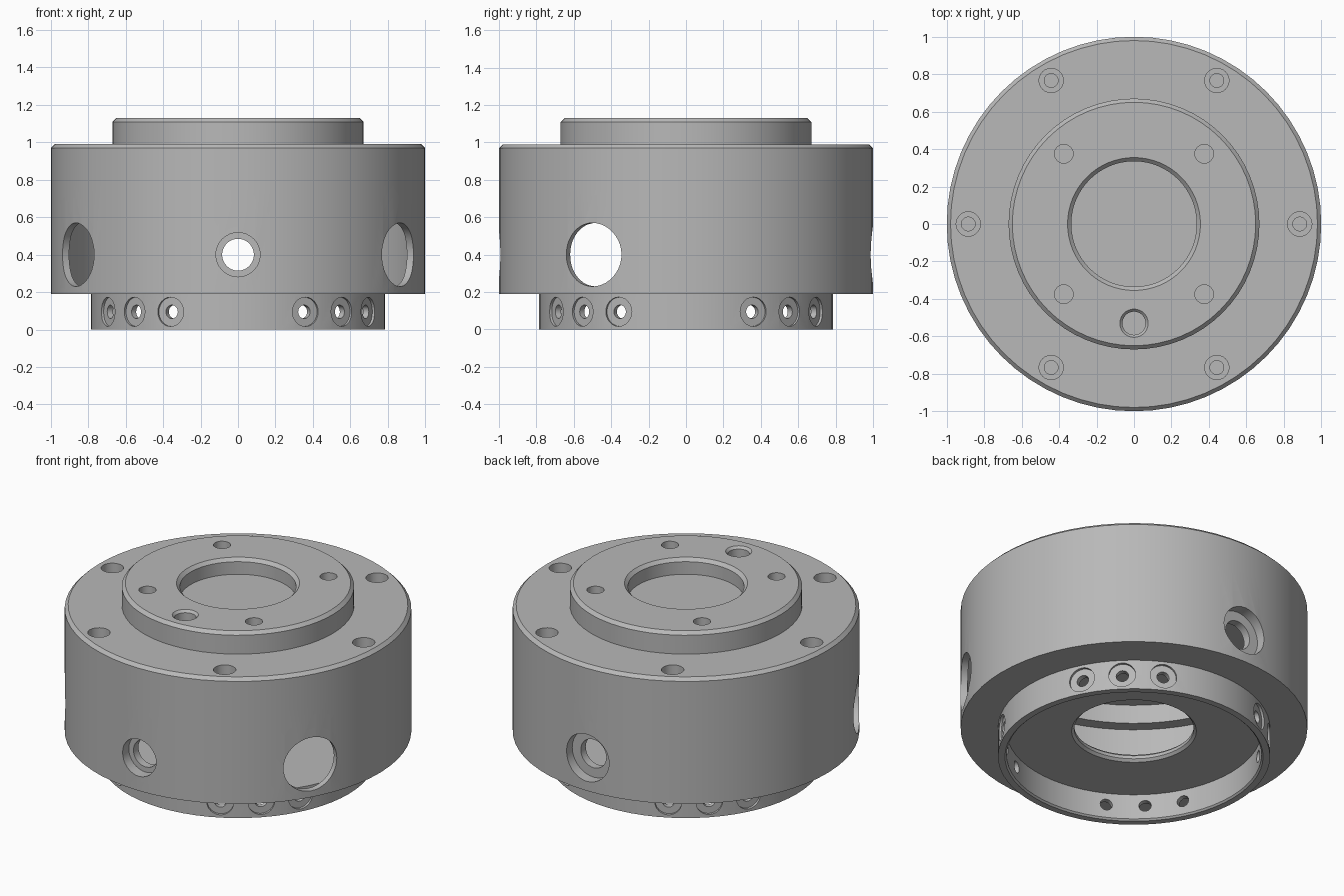
import bpy, bmesh, math
from mathutils import Matrix, Vector

if "Cube" in bpy.data.objects:
    bpy.data.objects.remove(bpy.data.objects["Cube"], do_unlink=True)

# Single machined-metal material
metal = bpy.data.materials.new("satin grey metal")
metal.use_nodes = True
GREY = (0.48, 0.48, 0.48, 1)
metal.diffuse_color = GREY
metal.node_tree.nodes["Principled BSDF"].inputs["Base Color"].default_value = GREY


def lathe(bm, profile, matrix=Matrix(), segments=48):
    """Revolve a closed (radius, height) profile around the local z axis."""
    rings = []
    for r, z in profile:
        count = segments if r > 0 else 1
        rings.append([bm.verts.new(matrix @ Vector((
            r * math.cos(math.tau * i / segments),
            r * math.sin(math.tau * i / segments), z))) for i in range(count)])
    faces = []
    for a, b in zip(rings, rings[1:] + rings[:1]):
        if len(a) == len(b) == 1:
            continue
        for i in range(segments):
            j = (i + 1) % segments
            quad = [a[i % len(a)], a[j % len(a)], b[j % len(b)], b[i % len(b)]]
            faces.append(bm.faces.new(list(dict.fromkeys(quad))))
    bmesh.ops.recalc_face_normals(bm, faces=faces)


def finish(name, bm):
    mesh = bpy.data.meshes.new(name)
    bm.to_mesh(mesh)
    bm.free()
    mesh.materials.append(metal)
    obj = bpy.data.objects.new(name, mesh)
    bpy.context.collection.objects.link(obj)
    return obj


def select(obj):
    bpy.ops.object.select_all(action='DESELECT')
    obj.select_set(True)
    bpy.context.view_layer.objects.active = obj


def smooth(obj):
    select(obj)
    bpy.ops.object.shade_smooth_by_angle(angle=math.radians(30))


def cut(obj, bm):
    cutter = finish(obj.name + "_cutter", bm)
    cutter.hide_render = True
    mod = obj.modifiers.new("holes", 'BOOLEAN')
    mod.operation = 'DIFFERENCE'
    mod.solver = 'EXACT'
    mod.object = cutter
    select(obj)
    bpy.ops.object.modifier_apply(modifier=mod.name)
    bpy.data.objects.remove(cutter, do_unlink=True)


def radial(angle, z):
    """Local z axis pointing outwards at the given azimuth in degrees."""
    return (Matrix.Translation((0, 0, z)) @ Matrix.Rotation(math.radians(angle), 4, 'Z')
            @ Matrix.Rotation(math.pi / 2, 4, 'Y'))


def plug(r, low, high):
    return [(0, low), (r, low), (r, high), (0, high)]


def stepped(r1, r2, low, mid, high):
    return [(0, low), (r1, low), (r1, mid), (r2, mid), (r2, high), (0, high)]


# Upper cap with raised boss, centre recess and locating lip
bm = bmesh.new()
lathe(bm, [(0, .85), (.88, .85), (.88, .73), (.955, .73), (.955, .78), (1, .78),
           (1, .97), (.98, .99), (.67, .99), (.67, 1.11), (.65, 1.13),
           (.355, 1.13), (.335, 1.11), (.335, 1.03), (0, 1.03)], segments=64)
upper_cap = finish("upper_cap", bm)

holes = bmesh.new()
for k in range(6):
    a = math.radians(60 * k)
    lathe(holes, stepped(.037, .065, .88, .93, 1.06),
          Matrix.Translation((.885 * math.cos(a), .885 * math.sin(a), 0)), 24)
for x in (-.375, .375):
    for y in (-.375, .375):
        lathe(holes, plug(.05, 1.0, 1.2), Matrix.Translation((x, y, 0)), 24)
lathe(holes, [(0, 1.0), (.062, 1.0), (.062, 1.115), (.085, 1.14), (0, 1.14)],
      Matrix.Translation((0, -.53, 0)), 32)
cut(upper_cap, holes)
smooth(upper_cap)

# Lower housing: thin wall, floor with centre bore, and bottom ring
bm = bmesh.new()
lathe(bm, [(.36, .17), (.735, .17), (.735, .01), (.745, 0), (.785, 0), (.785, .19),
           (1, .19), (1, .78), (.96, .78), (.96, .205), (.91, .205),
           (.91, .22), (.36, .22), (.345, .205), (.345, .185)], segments=64)
lower_housing = finish("lower_housing", bm)

holes = bmesh.new()
for angle in (-30, 210):
    lathe(holes, plug(.17, .7, 1.1), radial(angle, .4), 40)
lathe(holes, plug(.118, .7, 1.1), radial(-90, .4), 32)
lathe(holes, plug(.15, .7, 1.1), radial(90, .4), 32)
for quarter in range(4):
    for offset in (-17.6, 0, 17.6):
        lathe(holes, stepped(.036, .078, .65, .768, .9),
              radial(45 + 90 * quarter + offset, .095), 24)
cut(lower_housing, holes)
smooth(lower_housing)

# Counterbored seats behind the front and back ports
for name, angle, bore, port in (("front_port_seat", -90, .085, .118),
                                ("back_port_seat", 90, .09, .15)):
    bm = bmesh.new()
    lathe(bm, [(bore, .88), (bore, .93), (port, .93), (port, .965),
               (port + .03, .955), (port + .03, .88)], radial(angle, .4), 32)
    smooth(finish(name, bm))
